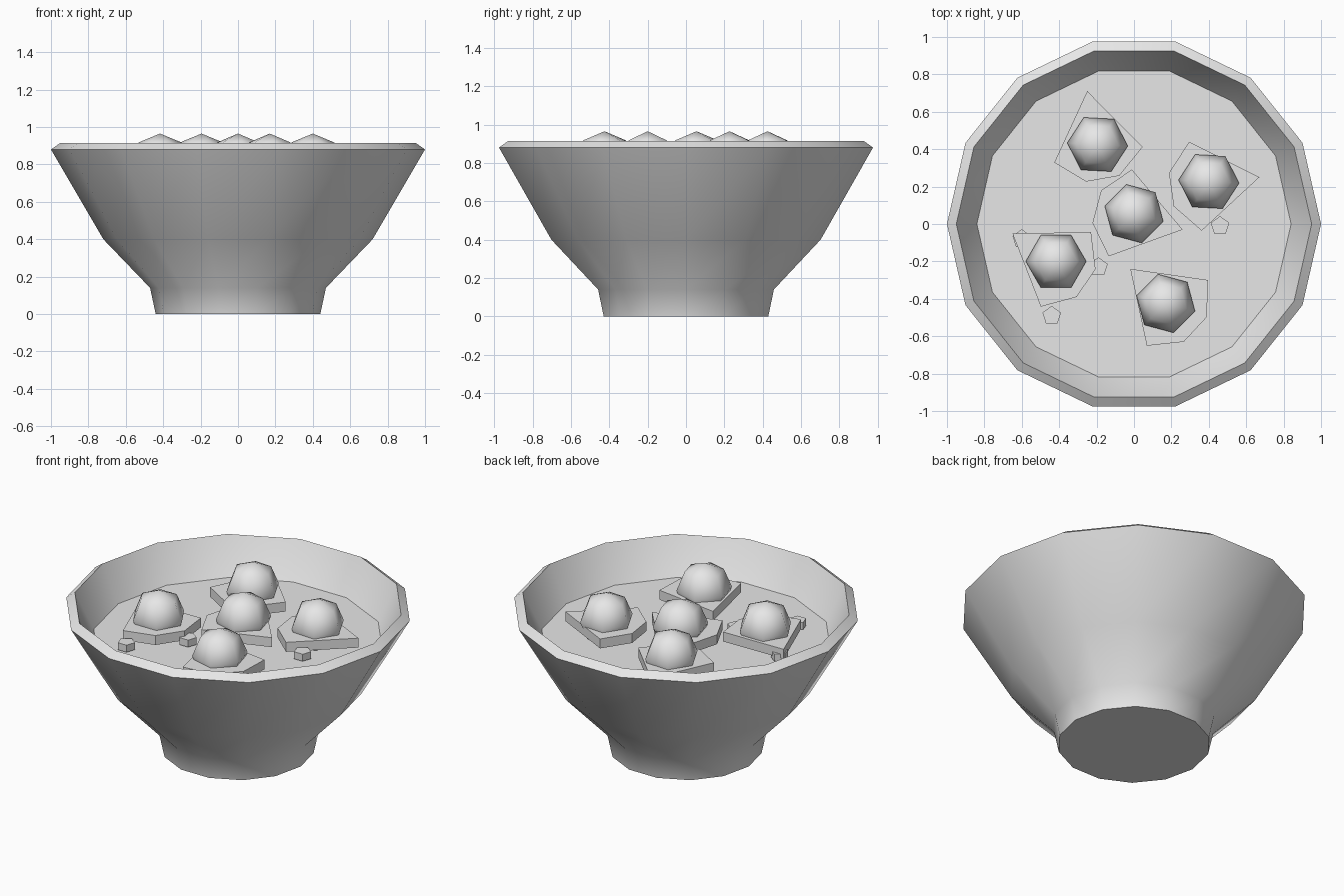
import bpy
import bmesh
from math import sin, cos, pi, radians

if "Cube" in bpy.data.objects:
    bpy.data.objects.remove(bpy.data.objects["Cube"], do_unlink=True)

SIDES = 14
SOUP_Z = 0.69

grey = bpy.data.materials.new("light_grey")
grey.use_nodes = True
grey.diffuse_color = (0.8, 0.8, 0.8, 1)
grey.node_tree.nodes["Principled BSDF"].inputs["Base Color"].default_value = (0.8, 0.8, 0.8, 1)


def finish(bm, name, angle):
    bmesh.ops.recalc_face_normals(bm, faces=bm.faces)
    mesh = bpy.data.meshes.new(name)
    bm.to_mesh(mesh)
    bm.free()
    mesh.materials.append(grey)
    obj = bpy.data.objects.new(name, mesh)
    bpy.context.collection.objects.link(obj)
    bpy.ops.object.select_all(action='DESELECT')
    obj.select_set(True)
    bpy.context.view_layer.objects.active = obj
    bpy.ops.object.shade_smooth_by_angle(angle=radians(angle))
    return obj


def ring(bm, radius, z):
    return [bm.verts.new((radius * cos(2 * pi * i / SIDES), radius * sin(2 * pi * i / SIDES), z))
            for i in range(SIDES)]


def prism(name, outline, z0, z1):
    bm = bmesh.new()
    low = [bm.verts.new((x, y, z0)) for x, y in outline]
    high = [bm.verts.new((x, y, z1)) for x, y in outline]
    bm.faces.new(low)
    bm.faces.new(high)
    n = len(outline)
    for i in range(n):
        j = (i + 1) % n
        bm.faces.new((low[i], low[j], high[j], high[i]))
    return finish(bm, name, 30)


# Bowl: turned profile from the foot, over the rim, down the inside
profile = [(0.44, 0), (0.47, 0.14), (0.72, 0.4), (1, 0.88), (0.95, 0.915),
           (0.84, SOUP_Z), (0.64, 0.42), (0.38, 0.17)]
bm = bmesh.new()
rings = [ring(bm, r, z) for r, z in profile]
for a, b in zip(rings, rings[1:]):
    for i in range(SIDES):
        j = (i + 1) % SIDES
        bm.faces.new((a[i], a[j], b[j], b[i]))
bm.faces.new(rings[0])
bm.faces.new(rings[-1])
finish(bm, "bowl", 40)

# Soup surface
bm = bmesh.new()
bm.faces.new(ring(bm, 0.84, SOUP_Z))
soup = finish(bm, "soup", 30)
if soup.data.polygons[0].normal.z < 0:
    soup.data.flip_normals()

# Slices: five-cornered plates, placed by long tip and direction
slice_shape = [(0, 0), (-0.345, 0.24), (-0.475, 0.09), (-0.475, -0.09), (-0.345, -0.24)]
slices = [(-0.25, 0.71, 100), (0.67, 0.25, 8), (0.26, -0.03, -15),
          (-0.65, -0.05, 146), (-0.02, -0.24, 137)]
for k, (tx, ty, deg) in enumerate(slices):
    c, s = cos(radians(deg)), sin(radians(deg))
    prism(f"slice_{k + 1}", [(tx + c * x - s * y, ty + s * x + c * y) for x, y in slice_shape],
          0.72, 0.78)

# Dumplings: six-sided balls resting in the slices
balls = [(-0.195, 0.425, 87), (0.4, 0.227, 87), (0, 0.055, 15), (-0.417, -0.2, 90), (0.17, -0.425, 15)]
for k, (x, y, deg) in enumerate(balls):
    bm = bmesh.new()
    bmesh.ops.create_uvsphere(bm, u_segments=6, v_segments=4, radius=0.162)
    ball = finish(bm, f"dumpling_{k + 1}", 180)
    ball.location = (x, y, 0.803)
    ball.rotation_euler.z = radians(deg)

# Small garnish pieces
for k, (x, y) in enumerate([(0.46, -0.01), (-0.44, -0.49), (-0.19, -0.23), (-0.6, -0.08)]):
    prism(f"garnish_{k + 1}",
          [(x + 0.052 * cos(pi / 2 + 2 * pi * i / 5), y + 0.052 * sin(pi / 2 + 2 * pi * i / 5))
           for i in range(5)], 0.7, 0.745)
